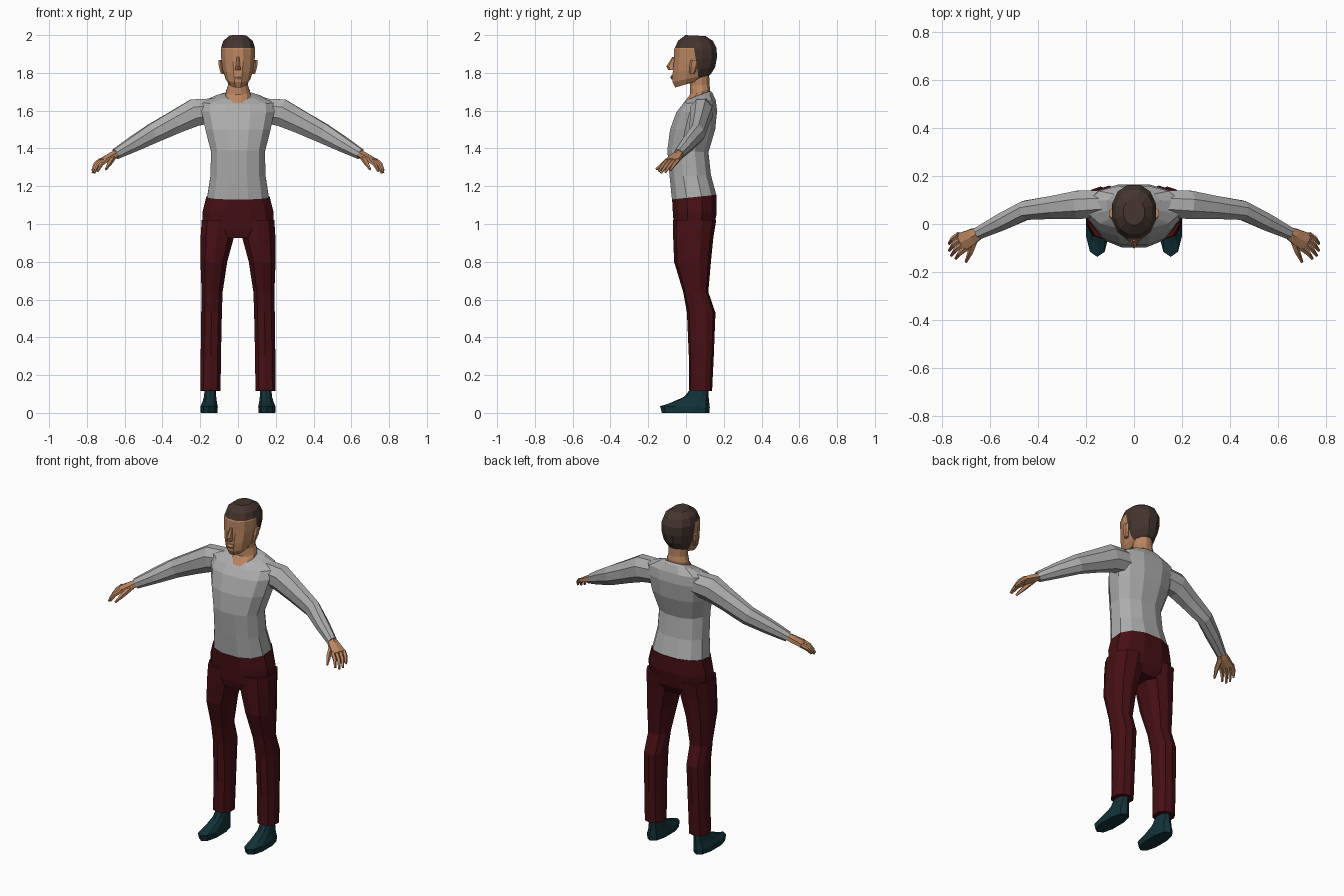
import bpy, bmesh, math
from mathutils import Vector


def material(name, r, g, b):
    m = bpy.data.materials.new(name)
    m.diffuse_color = (r, g, b, 1)
    return m


SHIRT = material("grey_shirt", 0.42, 0.42, 0.42)
SKIN = material("skin", 0.50, 0.24, 0.12)
HAIR = material("dark_brown_hair", 0.058, 0.035, 0.027)
TROUSERS = material("dark_red_trousers", 0.060, 0.005, 0.007)
SHOES = material("dark_teal_shoes", 0.006, 0.032, 0.040)


def slab(zf, zb, yf, yb, rx, cx=0.0, n=12, power=2.4):
    """Rounded ring with its own height at the front and at the back."""
    ring = []
    for i in range(n):
        a = 2 * math.pi * (i + 0.5) / n
        c, s = math.cos(a), math.sin(a)
        x = math.copysign(abs(c) ** (2 / power), c)
        y = math.copysign(abs(s) ** (2 / power), s)
        t = (y + 1) / 2
        ring.append(Vector((cx + rx * x, yf + (yb - yf) * t, zf + (zb - zf) * t)))
    return ring


def tube(stations, n=6):
    """Rings across a path; each station is centre, half width, half height."""
    pts = [Vector(s[0]) for s in stations]
    rings = []
    for i, (_, w, h) in enumerate(stations):
        t = (pts[min(i + 1, len(pts) - 1)] - pts[max(i - 1, 0)]).normalized()
        u = t.cross(Vector((0, 0, 1))).normalized()
        v = u.cross(t)
        rings.append([pts[i] + u * w * math.cos(2 * math.pi * (k + 0.5) / n)
                      + v * h * math.sin(2 * math.pi * (k + 0.5) / n) for k in range(n)])
    return rings


def loft(name, rings, mats, mirror=False, cuts=(), rule=None):
    """Skin the rings, cap both ends, cut along planes and colour by a rule."""
    bm = bmesh.new()
    rows = [[bm.verts.new(p) for p in r] for r in rings]
    n = len(rows[0])
    for a, b in zip(rows, rows[1:]):
        for i in range(n):
            j = (i + 1) % n
            bm.faces.new((a[i], a[j], b[j], b[i]))
    bm.faces.new(rows[0][::-1])
    bm.faces.new(rows[-1])
    for co, no in cuts:
        bmesh.ops.bisect_plane(bm, geom=bm.verts[:] + bm.edges[:] + bm.faces[:],
                               plane_co=co, plane_no=no)
    bmesh.ops.recalc_face_normals(bm, faces=bm.faces)
    if rule:
        for f in bm.faces:
            f.material_index = int(rule(f.calc_center_median()))
    mesh = bpy.data.meshes.new(name)
    bm.to_mesh(mesh)
    bm.free()
    for m in mats:
        mesh.materials.append(m)
    ob = bpy.data.objects.new(name, mesh)
    bpy.context.collection.objects.link(ob)
    if mirror:
        ob.modifiers.new("Mirror", 'MIRROR').use_clip = False
    return ob


# Shirt body
loft("shirt_body", [
    slab(1.13, 1.15, -0.078, 0.165, 0.168),
    slab(1.25, 1.26, -0.090, 0.135, 0.150),
    slab(1.39, 1.38, -0.102, 0.122, 0.147),
    slab(1.50, 1.50, -0.088, 0.158, 0.178),
    slab(1.59, 1.60, -0.055, 0.168, 0.198),
    slab(1.635, 1.655, -0.020, 0.160, 0.195),
    slab(1.660, 1.695, 0.010, 0.142, 0.115),
    slab(1.665, 1.705, 0.020, 0.132, 0.075)], [SHIRT])

# Neck with a low open collar at the front
loft("neck", [
    slab(1.640, 1.690, -0.016, 0.130, 0.070, power=2),
    slab(1.685, 1.715, 0.020, 0.130, 0.066, power=2),
    slab(1.73, 1.74, 0.020, 0.125, 0.054, power=2),
    slab(1.79, 1.79, 0.010, 0.125, 0.054, power=2)], [SKIN])

# Head, with the hair cut out along the hairline
loft("head", [
    slab(1.722, 1.770, -0.060, 0.105, 0.048, power=2.1),
    slab(1.750, 1.795, -0.074, 0.135, 0.068, power=2.1),
    slab(1.800, 1.830, -0.074, 0.158, 0.083, power=2.1),
    slab(1.860, 1.880, -0.068, 0.167, 0.091, power=2.2),
    slab(1.925, 1.930, -0.066, 0.166, 0.094, power=2.2),
    slab(1.970, 1.970, -0.045, 0.145, 0.080, power=2.2),
    slab(2.000, 1.995, -0.005, 0.105, 0.045, power=2.2)], [SKIN, HAIR],
    cuts=[((0, 0, 1.932), (0, 0, 1)), ((0, 0.055, 1.85), (0, 1, 0.15)),
          ((0, 0, 1.775), (0, 0, 1))],
    rule=lambda c: c.z > 1.932 or (c.z > 1.775 and c.y - 0.055 + 0.15 * (c.z - 1.85) > 0))

# Nose, lips and ears
loft("nose", [
    slab(1.885, 1.885, -0.072, -0.05, 0.008, n=6),
    slab(1.835, 1.835, -0.104, -0.05, 0.013, n=6),
    slab(1.815, 1.815, -0.094, -0.05, 0.018, n=6)], [SKIN])
loft("lips", [
    slab(1.790, 1.790, -0.076, -0.05, 0.020, n=6),
    slab(1.778, 1.778, -0.083, -0.05, 0.024, n=6),
    slab(1.764, 1.764, -0.076, -0.05, 0.018, n=6)], [SKIN])
loft("ear", [
    slab(1.795, 1.795, 0.020, 0.045, 0.010, 0.082, 6),
    slab(1.835, 1.835, 0.018, 0.062, 0.012, 0.091, 6),
    slab(1.868, 1.868, 0.025, 0.066, 0.012, 0.093, 6)], [SKIN], mirror=True)

# Sleeves
loft("sleeve", tube([
    ((0.13, 0.085, 1.600), 0.060, 0.070),
    ((0.23, 0.080, 1.590), 0.064, 0.078),
    ((0.33, 0.070, 1.540), 0.052, 0.066),
    ((0.45, 0.058, 1.480), 0.043, 0.056),
    ((0.55, 0.010, 1.425), 0.039, 0.044),
    ((0.648, -0.038, 1.370), 0.028, 0.030)], 8), [SHIRT], mirror=True)

# Hands: palm, four fingers and thumb
loft("palm", tube([
    ((0.635, -0.032, 1.377), 0.024, 0.022),
    ((0.670, -0.050, 1.358), 0.036, 0.022),
    ((0.720, -0.076, 1.333), 0.045, 0.016)]), [SKIN], mirror=True)
for i, (k, length) in enumerate([(-0.033, 0.95), (-0.011, 1.1), (0.011, 1.05), (0.033, 0.85)]):
    x, y = 0.712 + 0.5 * k, -0.072 + 0.87 * k
    loft(f"finger_{i + 1}", tube([
        ((x, y, 1.338), 0.012, 0.013),
        ((x + 0.032 * length, y - 0.023 * length, 1.338 - 0.026 * length), 0.011, 0.011),
        ((x + 0.050 * length, y - 0.046 * length, 1.338 - 0.062 * length), 0.006, 0.006)], 5),
        [SKIN], mirror=True)
loft("thumb", tube([
    ((0.660, -0.058, 1.355), 0.016, 0.016),
    ((0.680, -0.115, 1.322), 0.013, 0.014),
    ((0.700, -0.158, 1.290), 0.006, 0.007)], 5), [SKIN], mirror=True)

# Trousers: hips and legs
loft("trouser_hips", [
    slab(0.925, 0.925, -0.055, 0.125, 0.150),
    slab(0.970, 0.970, -0.066, 0.150, 0.192),
    slab(1.060, 1.060, -0.073, 0.166, 0.194),
    slab(1.130, 1.155, -0.077, 0.166, 0.172)], [TROUSERS])
loft("trouser_leg", [
    slab(0.12, 0.115, 0.015, 0.138, 0.056, 0.146, 10),
    slab(0.30, 0.30, 0.015, 0.147, 0.056, 0.144, 10),
    slab(0.53, 0.53, 0.005, 0.156, 0.057, 0.140, 10),
    slab(0.64, 0.64, -0.015, 0.118, 0.058, 0.137, 10),
    slab(0.80, 0.80, -0.063, 0.132, 0.074, 0.128, 10),
    slab(0.93, 0.93, -0.068, 0.145, 0.092, 0.110, 10),
    slab(1.02, 1.02, -0.068, 0.160, 0.092, 0.104, 10)], [TROUSERS], mirror=True)

# Shoes
loft("shoe", [
    slab(0.0, 0.0, -0.128, 0.124, 0.046, 0.153, 10),
    slab(0.035, 0.030, -0.137, 0.126, 0.048, 0.153, 10),
    slab(0.052, 0.060, -0.085, 0.122, 0.040, 0.150, 10),
    slab(0.085, 0.085, -0.010, 0.120, 0.034, 0.148, 10),
    slab(0.135, 0.135, 0.030, 0.118, 0.030, 0.146, 10)], [SHOES], mirror=True)
